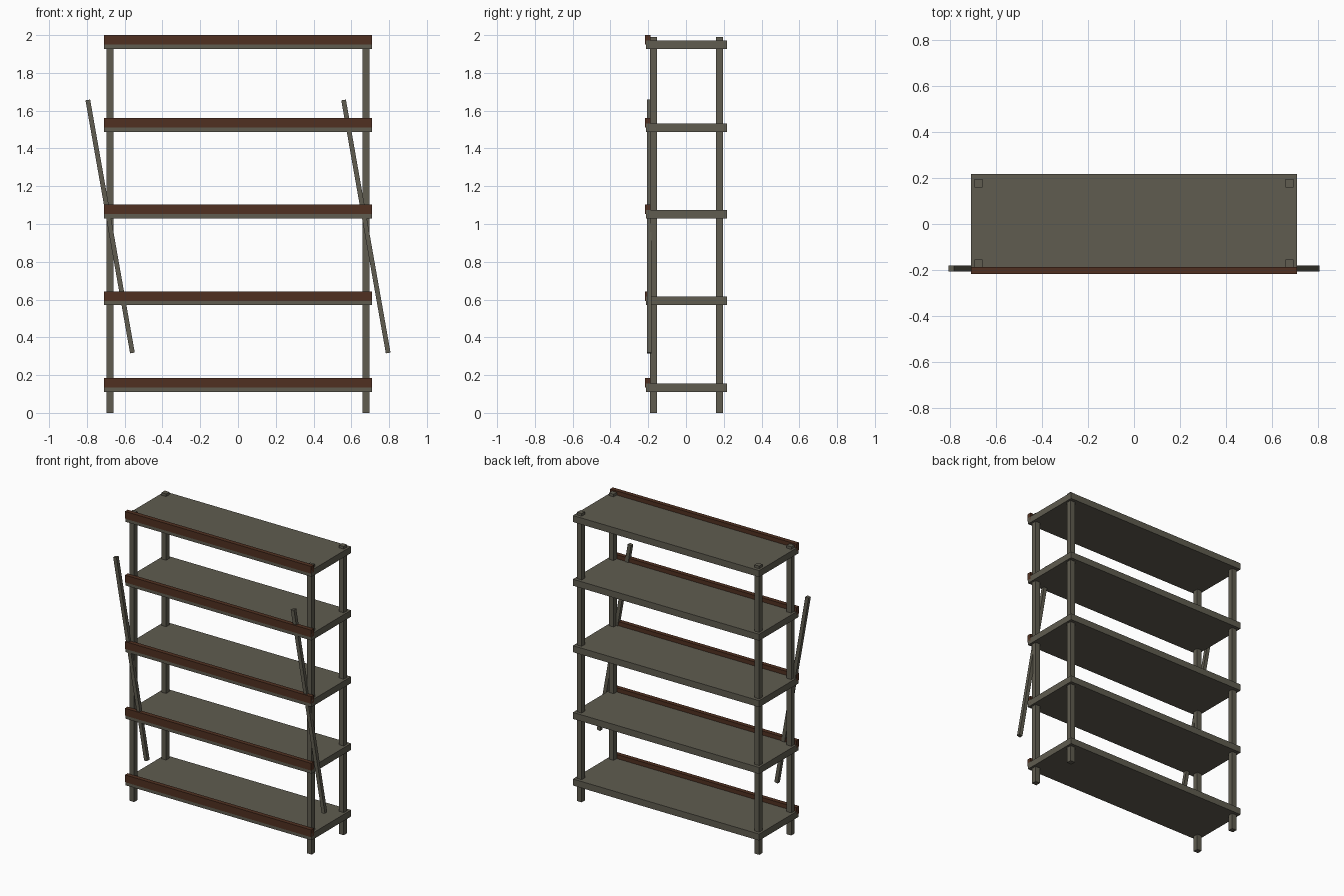
import bpy, math

if "Cube" in bpy.data.objects:
    bpy.data.objects.remove(bpy.data.objects["Cube"])


def material(name, rgb):
    m = bpy.data.materials.new(name)
    m.diffuse_color = (*rgb, 1)
    m.use_nodes = True
    m.node_tree.nodes["Principled BSDF"].inputs["Base Color"].default_value = m.diffuse_color
    return m


metal = material("grey_metal", (0.115, 0.107, 0.08))
wood = material("dark_brown_wood", (0.08, 0.03, 0.015))


def box(name, centre, size, mat, tilt=0):
    bpy.ops.mesh.primitive_cube_add(size=1, location=centre, rotation=(0, tilt, 0))
    ob = bpy.context.object
    ob.name = name
    ob.scale = size
    ob.data.materials.append(mat)
    return ob


# Shelves, each with a front lip rail
for i, z in enumerate((0.111, 0.57, 1.03, 1.488, 1.927)):
    box(f"shelf_{i + 1}", (0, 0.0025, z + 0.0225), (1.42, 0.43, 0.045), metal)
    box(f"front_lip_{i + 1}", (0, -0.202, z + 0.048), (1.42, 0.03, 0.05), wood)

# Corner posts and slanted front braces
for side, x in (("left", -0.677), ("right", 0.677)):
    for end, y in (("front", -0.172), ("back", 0.177)):
        box(f"{end}_{side}_post", (x, y, 0.995), (0.036, 0.036, 1.99), metal)
    box(f"{side}_brace", (x, -0.194, 0.987), (0.025, 0.025, 1.36), metal, math.radians(-10))
